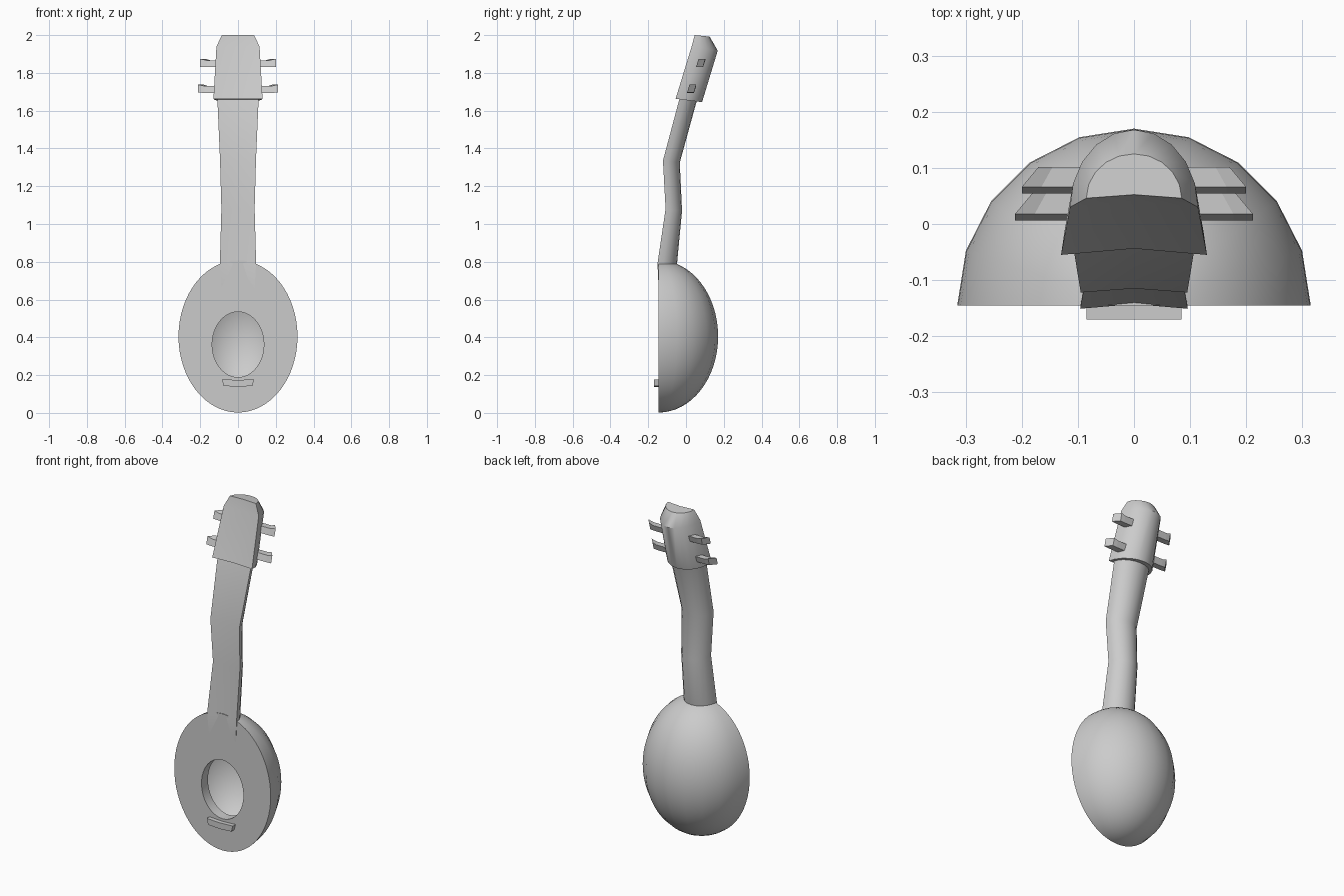
import bpy, bmesh, math
from mathutils import Matrix, Vector

if "Cube" in bpy.data.objects:
    bpy.data.objects.remove(bpy.data.objects["Cube"])

FACE_Y = -0.145


def finish(name, bm, smooth=40):
    bmesh.ops.recalc_face_normals(bm, faces=bm.faces)
    me = bpy.data.meshes.new(name)
    bm.to_mesh(me)
    bm.free()
    ob = bpy.data.objects.new(name, me)
    bpy.context.collection.objects.link(ob)
    bpy.ops.object.select_all(action='DESELECT')
    ob.select_set(True)
    bpy.context.view_layer.objects.active = ob
    if smooth:
        bpy.ops.object.shade_smooth_by_angle(angle=math.radians(smooth))
    return ob


def loft(name, rings, smooth=40):
    """Skin a list of equal-length closed rings and cap both ends."""
    bm = bmesh.new()
    vs = [[bm.verts.new(p) for p in r] for r in rings]
    n = len(vs[0])
    for a, b in zip(vs, vs[1:]):
        for i in range(n):
            j = (i + 1) % n
            bm.faces.new((a[i], a[j], b[j], b[i]))
    bm.faces.new(vs[0])
    bm.faces.new(vs[-1])
    return finish(name, bm, smooth)


def d_ring(hw, front, back, n=10, dish=0.08):
    """Section with a slightly dished front and a round back."""
    f, b = Vector((0, *front)), Vector((0, *back))
    d = b - f
    pts = [f + d * math.sin(math.pi * i / n) + Vector((hw * math.cos(math.pi * i / n), 0, 0))
           for i in range(n + 1)]
    return pts + [f + d * dish]


def half_egg(name, r, rz, y0, zc):
    """Half ellipsoid, closed by a flat front at y0."""
    bm = bmesh.new()
    bmesh.ops.create_uvsphere(bm, u_segments=20, v_segments=32, radius=1)
    bmesh.ops.bisect_plane(bm, geom=bm.verts[:] + bm.edges[:] + bm.faces[:], dist=1e-4,
                           plane_co=(0, 0, 0), plane_no=(0, -1, 0), clear_outer=True)
    bmesh.ops.holes_fill(bm, edges=[e for e in bm.edges if e.is_boundary], sides=0)
    bmesh.ops.transform(bm, verts=bm.verts,
                        matrix=Matrix.Translation((0, y0, zc)) @ Matrix.Diagonal((r, r, rz, 1)))
    return finish(name, bm)


def cut(ob, cutter):
    m = ob.modifiers.new("cut", 'BOOLEAN')
    m.operation, m.solver, m.object = 'DIFFERENCE', 'EXACT', cutter
    bpy.context.view_layer.objects.active = ob
    bpy.ops.object.modifier_apply(modifier=m.name)
    bpy.data.objects.remove(cutter)


# Hollow bowl body with an oval sound hole
body = half_egg("body", 0.315, 0.403, FACE_Y, 0.405)
cut(body, half_egg("cavity", 0.25, 0.335, FACE_Y + 0.06, 0.405))
hole = [[(0.137 * math.cos(t), y, 0.362 + 0.173 * math.sin(t))
         for t in [2 * math.pi * i / 48 for i in range(48)]] for y in (-0.25, -0.02)]
cut(body, loft("sound_hole", hole))
bpy.ops.object.select_all(action='DESELECT')
body.select_set(True)
bpy.context.view_layer.objects.active = body
bpy.ops.object.shade_smooth_by_angle(angle=math.radians(40))

# Neck, bending twice on the way up
loft("neck", [
    d_ring(0.085, (-0.143, 0.62), (-0.08, 0.64)),
    d_ring(0.096, (-0.151, 0.79), (-0.048, 0.785)),
    d_ring(0.088, (-0.108, 1.08), (-0.021, 1.07)),
    d_ring(0.095, (-0.122, 1.335), (-0.033, 1.325)),
    d_ring(0.110, (-0.030, 1.68), (0.062, 1.67)),
])

# Headstock with tapered top
loft("headstock", [
    d_ring(0.130, (-0.055, 1.663), (0.085, 1.645)),
    d_ring(0.114, (0.030, 1.94), (0.168, 1.918)),
    d_ring(0.085, (0.046, 2.0), (0.125, 1.992)),
], 45)

# Tuning pegs, two each side, ends cut on a slant and turned up
for level, (y, z, tip) in {"lower": (0.03, 1.712, 0.212), "upper": (0.078, 1.848, 0.2)}.items():
    for side, s in (("left", -1), ("right", 1)):
        rings = []
        for x, slant, lift, h in ((0.07, 0, 0, 0.018), (tip - 0.035, 0.02, 0, 0.018),
                                  (tip, 0.03, 0.005, 0.021)):
            rings.append([(s * (x - (slant if b > 0 else 0)),
                           y + b * 0.018 + t * 0.006, z + lift + t * h)
                          for b, t in ((-1, -1), (1, -1), (1, 1), (-1, 1))])
        loft(f"{level}_peg_{side}", rings, 0)

# Bridge
outline = [(-0.085, 0.178), (0, 0.174), (0.085, 0.178), (0.076, 0.143), (0, 0.138), (-0.076, 0.143)]
loft("bridge", [[(x, y, z) for x, z in outline] for y in (-0.17, FACE_Y + 0.005)], 0)
